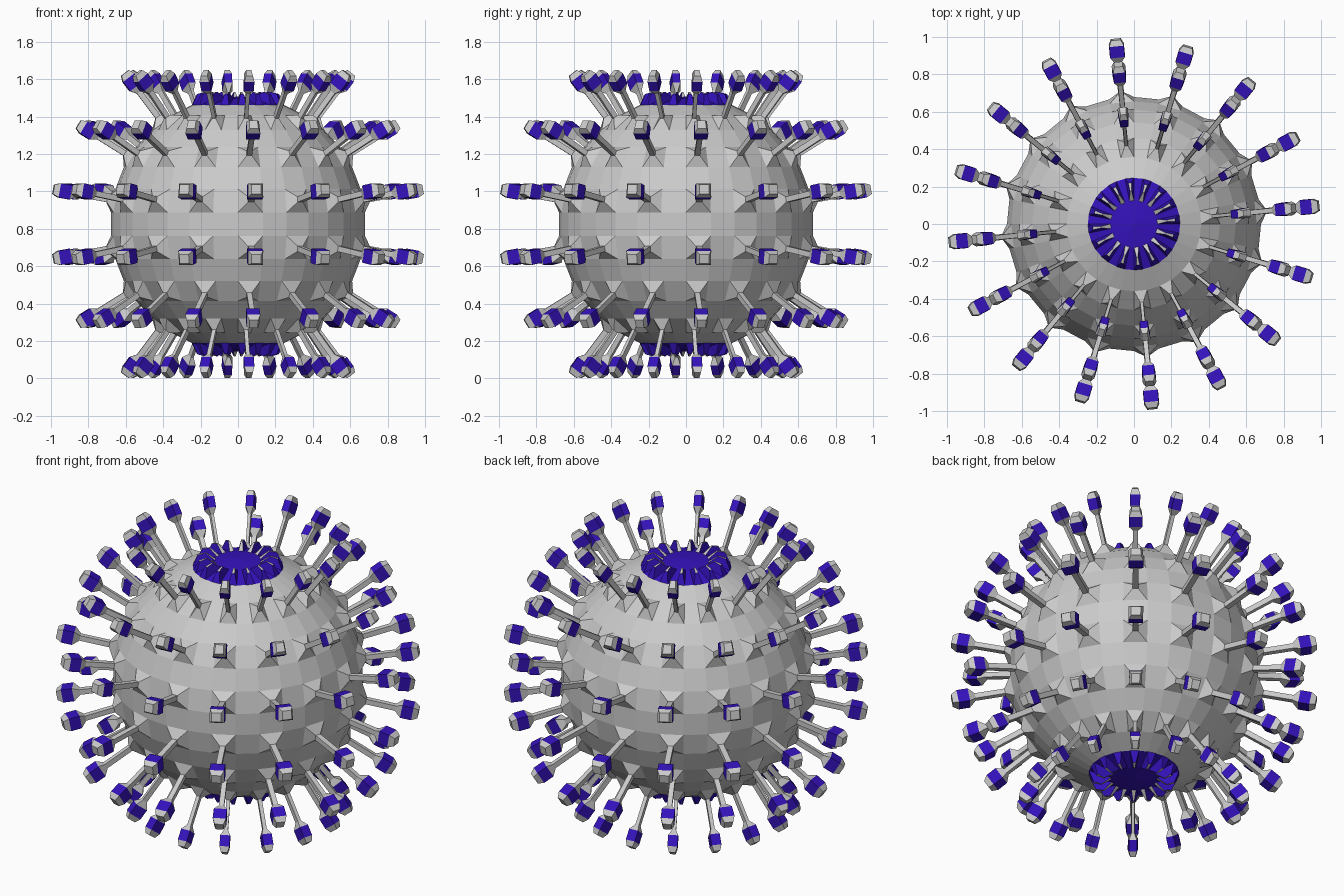
import bpy, bmesh, math
from mathutils import Vector

if "Cube" in bpy.data.objects:
    bpy.data.objects.remove(bpy.data.objects["Cube"])

SEG, RINGS, R = 32, 17, 0.682
CENTRE = Vector((0, 0, 0.825))

blue = bpy.data.materials.new("blue")
blue.diffuse_color = (0.035, 0.006, 0.5, 1)
blue.use_nodes = True
blue.node_tree.nodes["Principled BSDF"].inputs["Base Color"].default_value = blue.diffuse_color


def point(i, j):
    """Sphere grid point: i around, j from the bottom pole upward."""
    a, t = 2 * math.pi * i / SEG, math.pi * (j / RINGS - 0.5)
    return CENTRE + R * Vector((math.cos(t) * math.cos(a),
                                math.cos(t) * math.sin(a), math.sin(t)))


def cell(i, j):
    return [point(i, j), point(i + 1, j), point(i + 1, j + 1), point(i, j + 1)]


def face(bm, pts):
    bm.faces.new([bm.verts.new(p) for p in pts])


def section(quad, scale, dist):
    """Copy of a sphere cell scaled about its centre and pushed outward."""
    c = sum(quad, Vector()) / 4
    n = (c - CENTRE).normalized()
    return [c + (p - c) * scale + n * dist for p in quad]


def side(bm, a, b, k):
    m = (k + 1) % 4
    face(bm, [a[k], a[m], b[m], b[k]])


def finish(name, bm, mat=None):
    bmesh.ops.remove_doubles(bm, verts=bm.verts, dist=0.00005)
    me = bpy.data.meshes.new(name)
    bm.to_mesh(me)
    bm.free()
    ob = bpy.data.objects.new(name, me)
    if mat:
        me.materials.append(mat)
    bpy.context.collection.objects.link(ob)


body, stalks, heads, caps, crown, teeth = [bmesh.new() for _ in range(6)]
spike_rows = {3, 5, 7, 9, 11, 13}

# spike profile: cell scale, distance from the body
profile = [(1, 0), (0.24, 0.04), (0.24, 0.205), (0.61, 0.24),
           (0.61, 0.302), (0.4, 0.333)]

for j in range(RINGS):
    for i in range(SEG):
        q = cell(i, j)
        # flat polar discs
        if j == 0:
            face(crown, [q[0], q[2], q[3]])
        elif j == RINGS - 1:
            face(crown, q[:3])
        # toothed crowns around the poles
        elif j in (1, RINGS - 2):
            if i % 2:
                face(crown, q)
                continue
            top = section(q, 0.35, 0.05)
            inner = 2 if j > 1 else 0
            for k in range(4):
                side(teeth if k == inner else crown, q, top, k)
            face(teeth, top)
        # spikes on every other cell
        elif j in spike_rows and i % 2 == 0:
            s = [section(q, *p) for p in profile]
            for n in range(5):
                bm = (stalks, stalks, stalks, heads, caps)[n]
                for k in range(4):
                    side(bm, s[n], s[n + 1], k)
            face(caps, s[5])
        else:
            face(body, q)

finish("sphere_body", body)
finish("spike_stalks", stalks)
finish("spike_heads", heads, blue)
finish("spike_tips", caps)
finish("polar_crowns", crown, blue)
finish("crown_teeth", teeth)
